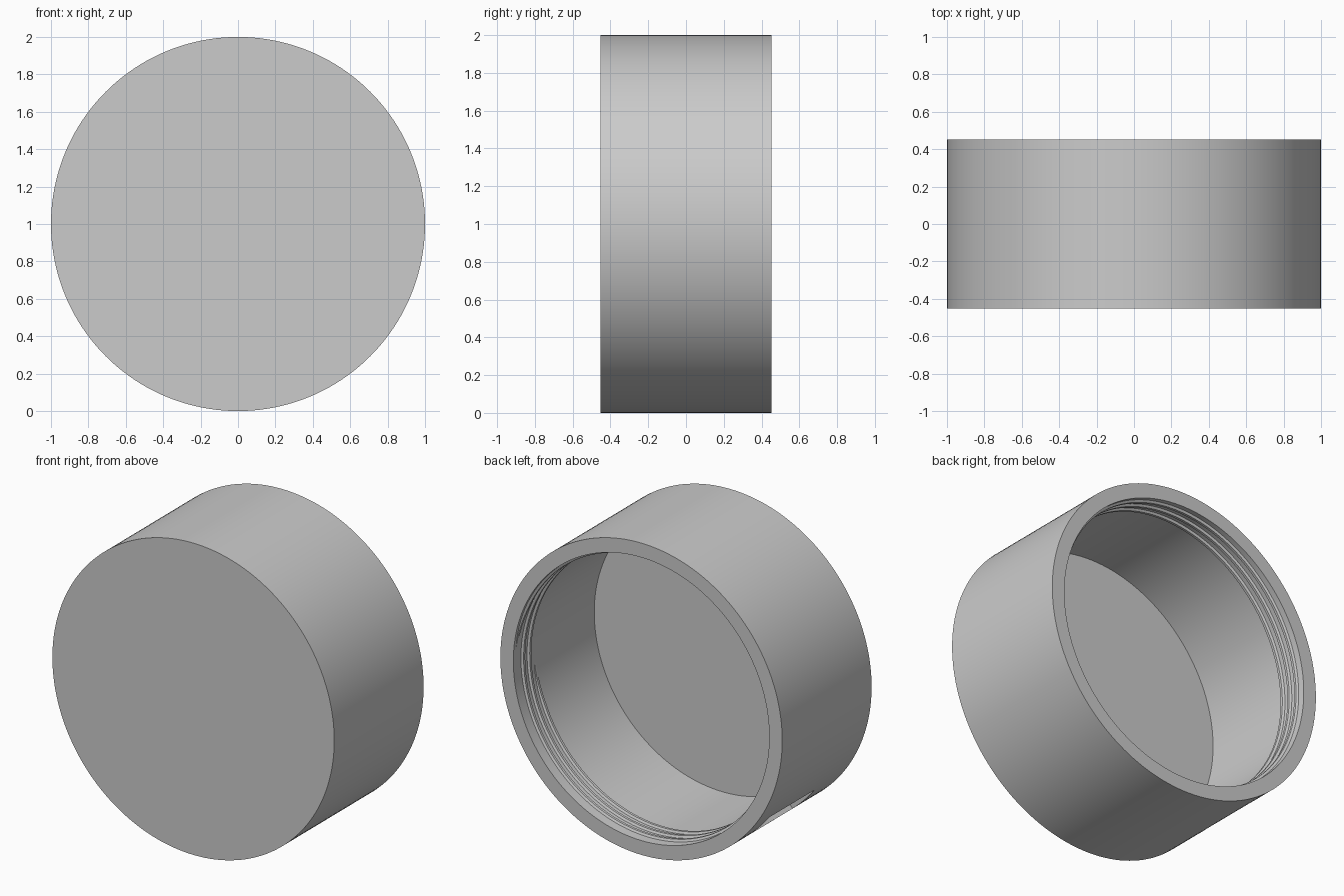
import bpy, bmesh, math
from mathutils import Matrix, Vector

if "Cube" in bpy.data.objects:
    bpy.data.objects.remove(bpy.data.objects["Cube"])

HALF = 0.453      # half of the depth
BORE = 0.908      # inner radius
FLOOR = -0.367    # y of the inner floor
CENTRE = Vector((0, 0, 1))

grey = bpy.data.materials.new("plain grey")
grey.use_nodes = True
grey.diffuse_color = (0.6, 0.6, 0.6, 1)
grey.node_tree.nodes["Principled BSDF"].inputs["Base Color"].default_value = (0.6, 0.6, 0.6, 1)


def finish(bm, name):
    bmesh.ops.recalc_face_normals(bm, faces=bm.faces)
    mesh = bpy.data.meshes.new(name)
    bm.to_mesh(mesh)
    bm.free()
    mesh.materials.append(grey)
    obj = bpy.data.objects.new(name, mesh)
    bpy.context.collection.objects.link(obj)
    return obj


def smooth(obj):
    bpy.ops.object.select_all(action='DESELECT')
    obj.select_set(True)
    bpy.context.view_layer.objects.active = obj
    bpy.ops.object.shade_smooth_by_angle(angle=math.radians(25))


# Cap body: closed cup profile turned around the y axis
profile = [(0, -HALF), (1, -HALF), (1, HALF), (BORE, HALF), (BORE, FLOOR), (0, FLOOR)]
bm = bmesh.new()
verts = [bm.verts.new((r, y, 1)) for r, y in profile]
edges = [bm.edges.new(pair) for pair in zip(verts, verts[1:])]
bmesh.ops.spin(bm, geom=verts + edges, cent=CENTRE, axis=(0, 1, 0),
               angle=math.tau, steps=160, use_duplicate=False)
bmesh.ops.remove_doubles(bm, verts=bm.verts, dist=0.0001)
cap_body = finish(bm, "cap_body")

# Shallow slot on the lower outside wall
bm = bmesh.new()
bmesh.ops.create_cube(bm, size=1)
bmesh.ops.scale(bm, vec=(0.2, 0.46, 0.2), verts=bm.verts)
bmesh.ops.translate(bm, vec=(1.065, 0.06, 0), verts=bm.verts)
bmesh.ops.scale(bm, vec=(1, 1, 1.1), verts=bm.verts)
bmesh.ops.rotate(bm, cent=(0, 0, 0), verts=bm.verts,
                 matrix=Matrix.Rotation(math.radians(136), 3, 'Y'))
bmesh.ops.translate(bm, vec=CENTRE, verts=bm.verts)
slot_cutter = finish(bm, "slot_cutter")
cut = cap_body.modifiers.new("slot", 'BOOLEAN')
cut.operation = 'DIFFERENCE'
cut.solver = 'EXACT'
cut.object = slot_cutter
bpy.context.view_layer.objects.active = cap_body
cap_body.select_set(True)
bpy.ops.object.modifier_apply(modifier=cut.name)
bpy.data.objects.remove(slot_cutter)
smooth(cap_body)

# Screw thread: tapered ridge swept along a helix inside the mouth
TURNS, STEPS, PITCH = 3, 128, 0.062
section = [(0.01, -0.02), (-0.014, -0.008), (-0.014, 0.008), (0.01, 0.02)]
bm = bmesh.new()
rings = []
for i in range(TURNS * STEPS + 1):
    a = math.tau * i / STEPS
    fade = min(1, i / 8, (TURNS * STEPS - i) / 8)
    y = HALF - 0.03 - PITCH * i / STEPS
    ring = []
    for dr, dy in section:
        r = BORE + (dr if dr > 0 else dr * fade + 0.004 * (1 - fade))
        ring.append(bm.verts.new((r * math.cos(a), y + dy, 1 + r * math.sin(a))))
    rings.append(ring)
count = len(section)
for p, q in zip(rings, rings[1:]):
    for k in range(count):
        n = (k + 1) % count
        bm.faces.new((p[k], p[n], q[n], q[k]))
bm.faces.new(rings[0])
bm.faces.new(rings[-1])
smooth(finish(bm, "screw_thread"))
